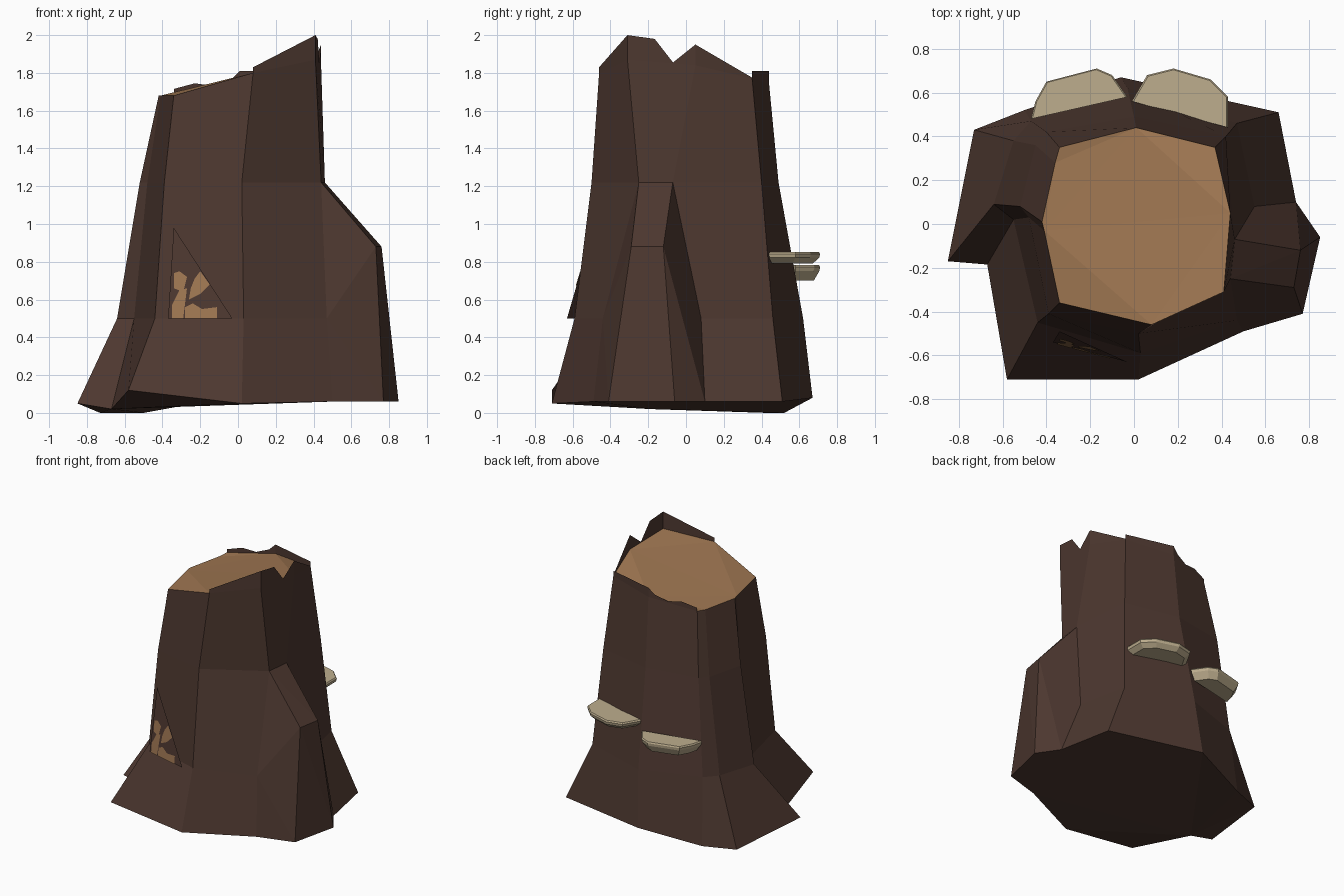
import bpy, bmesh
from mathutils import Vector

if "Cube" in bpy.data.objects:
    bpy.data.objects.remove(bpy.data.objects["Cube"])


def material(name, rgb):
    m = bpy.data.materials.new(name)
    m.diffuse_color = (*rgb, 1)
    m.use_nodes = True
    m.node_tree.nodes["Principled BSDF"].inputs["Base Color"].default_value = m.diffuse_color
    return m


BARK = material("dark bark", (0.074, 0.039, 0.029))
WOOD = material("cut wood", (0.345, 0.182, 0.083))
FUNGUS = material("pale fungus", (0.51, 0.42, 0.27))


def finish(name, bm, mat, normals=True):
    if normals:
        bmesh.ops.recalc_face_normals(bm, faces=bm.faces)
    me = bpy.data.meshes.new(name)
    bm.to_mesh(me)
    bm.free()
    me.materials.append(mat)
    ob = bpy.data.objects.new(name, me)
    bpy.context.collection.objects.link(ob)
    return ob


def hull(name, points, mat):
    bm = bmesh.new()
    for p in points:
        bm.verts.new(p)
    res = bmesh.ops.convex_hull(bm, input=bm.verts)
    bmesh.ops.delete(bm, geom=[g for g in res["geom_interior"] if isinstance(g, bmesh.types.BMVert)],
                     context='VERTS')
    bmesh.ops.dissolve_limit(bm, angle_limit=0.03, verts=bm.verts, edges=bm.edges)
    return finish(name, bm, mat)


def polygons(name, polys, mat):
    bm = bmesh.new()
    for poly in polys:
        bm.faces.new([bm.verts.new(p) for p in poly])
    return finish(name, bm, mat, False)


# Corner columns of the trunk: top xy z, xy at 1.22, xy at 0.5, base xy z
COLUMNS = [
    (-.34, -.36, 1.68, -.39, -.41, -.44, -.45, -.58, -.71, .12),
    (.08, -.46, 1.80, .02, -.50, .03, -.59, .02, -.71, .05),
    (.41, -.31, 1.87, .44, -.25, .47, -.44, .50, -.49, .06),
    (.44, .05, 1.84, .46, -.07, .55, .08, .74, .10, .06),
    (.37, .35, 1.77, .42, .40, .47, .46, .66, .51, .06),
    (.01, .44, 1.74, .00, .49, -.03, .62, -.06, .67, .08),
    (-.34, .35, 1.69, -.40, .42, -.47, .47, -.50, .52, .0),
    (-.36, .28, 1.68, -.45, .36, -.55, .38, -.73, .43, .0),
    (-.42, .01, 1.68, -.52, .08, -.64, .09, -.85, -.17, .05),
    (-.41, -.03, 1.68, -.48, .03, -.55, .02, -.67, -.185, .02),
]
tops = [Vector(c[:3]) for c in COLUMNS]
rings = [tops,
         [Vector((c[3], c[4], 1.22)) for c in COLUMNS],
         [Vector((c[5], c[6], .5)) for c in COLUMNS],
         [Vector(c[7:10]) for c in COLUMNS]]

# Bark trunk with closed underside
bm = bmesh.new()
vs = [[bm.verts.new(p) for p in ring] for ring in rings]
n = len(COLUMNS)
for upper, lower in zip(vs, vs[1:]):
    for i in range(n):
        j = (i + 1) % n
        bm.faces.new((upper[i], lower[i], lower[j], upper[j]))
under = bm.faces.new(vs[-1][::-1])
bmesh.ops.triangulate(bm, faces=[under])
finish("bark_trunk", bm, BARK, False)

# Cut wood top
bm = bmesh.new()
cap = bm.faces.new([bm.verts.new(p) for p in tops])
bmesh.ops.triangulate(bm, faces=[cap])
finish("cut_top", bm, WOOD, False)

# Jagged bark rim: per trunk side, (position along side, height)
RIM = {
    1: [(0, 1.83), (1, 2.0)],
    2: [(0, 2.0), (.4, 1.98), (.67, 1.855), (1, 1.95)],
    3: [(0, 1.95), (1, 1.775)],
    4: [(0, 1.81), (1, 1.81)],
    5: [(0, 1.81), (.13, 1.765), (.4, 1.73), (.68, 1.745), (1, 1.715)],
}
strips = []
for side, pts in RIM.items():
    a, b = tops[side], tops[side + 1]
    for (t0, z0), (t1, z1) in zip(pts, pts[1:]):
        p, q = a.lerp(b, t0), a.lerp(b, t1)
        strips.append([p, q, (q.x, q.y, z1), (p.x, p.y, z0)])
polygons("jagged_rim", strips, BARK)

# Buttress root on the right
hull("right_root", [
    (.44, -.25, 1.22), (.46, -.07, 1.22), (.73, -.29, .88), (.76, -.12, .88),
    (.47, -.44, .5), (.55, .08, .5),
    (.50, -.49, .06), (.77, -.41, .06), (.85, -.06, .06), (.74, .10, .06)], BARK)


# Loose bark flake on the front with patches of bare wood
def on_flake(x, z, out=0.0):
    return (x, -.54 - .265 * (x + .37) + .12 * (z - .5) - out, z)


polygons("bark_flake", [[on_flake(*p) for p in ((-.37, .5), (-.03, .5), (-.34, .98))]], BARK)
PATCHES = [
    [(-.34, .66), (-.29, .64), (-.27, .72), (-.31, .75), (-.34, .74)],
    [(-.35, .5), (-.29, .5), (-.27, .66), (-.31, .65), (-.35, .57)],
    [(-.28, .5), (-.11, .5), (-.11, .56), (-.19, .55), (-.24, .58), (-.28, .56)],
    [(-.26, .6), (-.2, .63), (-.15, .68), (-.2, .75), (-.23, .71), (-.25, .66)],
]
polygons("bare_wood_patches", [[on_flake(x, z, .005) for x, z in p] for p in PATCHES], WOOD)


# Bracket fungi on the back: rounded outline, thick edge, narrower underside
def bracket(name, outline, top, drop):
    mid = (Vector(outline[0]) + Vector(outline[-1])) / 2
    pts = []
    for scale, z in ((.97, top), (1, top - .01), (.98, top - .03), (.82, top - drop)):
        for p in outline:
            q = mid.lerp(Vector(p), scale)
            pts.append((q.x, q.y, z))
    hull(name, pts, FUNGUS)


bracket("upper_bracket_fungus",
        [(-.01, .56), (.06, .68), (.18, .71), (.35, .66), (.43, .58), (.43, .44)], .852, .06)
bracket("lower_bracket_fungus",
        [(-.03, .58), (-.10, .68), (-.17, .71), (-.40, .65), (-.45, .56), (-.47, .48)], .782, .08)
